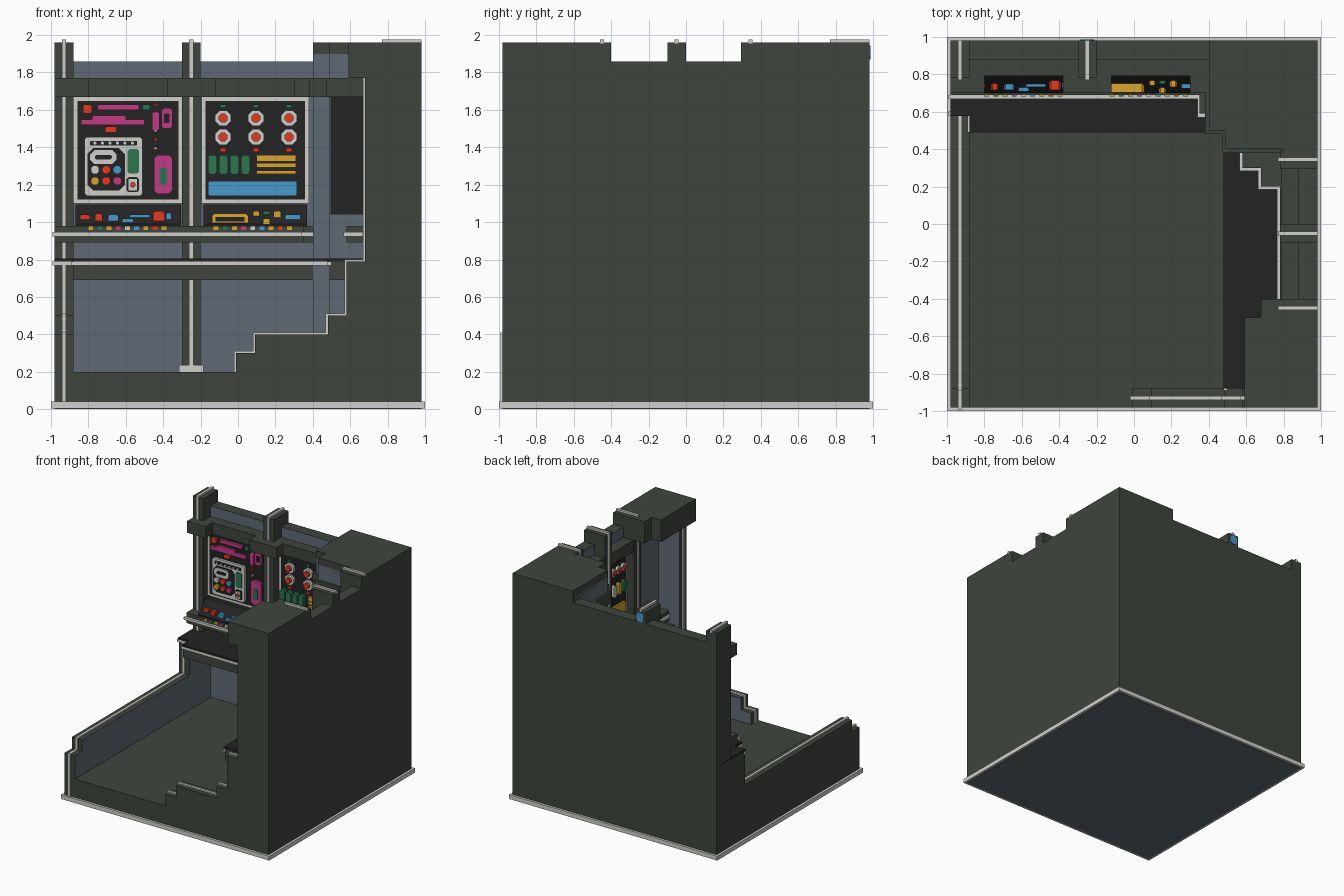
import bpy, bmesh
from mathutils import Vector

cube = bpy.data.objects.get("Cube")
if cube:
    bpy.data.objects.remove(cube, do_unlink=True)


def material(name, hexcode):
    srgb = [int(hexcode[i:i + 2], 16) / 255 for i in (0, 2, 4)]
    col = [c / 12.92 if c < 0.04 else ((c + 0.055) / 1.055) ** 2.4 for c in srgb] + [1]
    m = bpy.data.materials.new(name)
    m.use_nodes = True
    m.diffuse_color = col
    m.node_tree.nodes["Principled BSDF"].inputs["Base Color"].default_value = col
    return m


M = {n: material(n, h) for n, h in dict(
    olive="3e453d", slate="5e6a74", white="d0d0cb", dark="232323", pink="c23c85",
    red="e23a22", green="2c7550", blue="4a9acb", yellow="d8a532").items()}


def prism_into(bm, pts, axis, lo, hi):
    """Extrude a flat outline along one axis."""
    def place(p, d):
        return {"x": (d, p[0], p[1]), "y": (p[0], d, p[1]), "z": (p[0], p[1], d)}[axis]
    a = [bm.verts.new(place(p, lo)) for p in pts]
    b = [bm.verts.new(place(p, hi)) for p in pts]
    n = len(pts)
    faces = [bm.faces.new(a), bm.faces.new(b)]
    faces += [bm.faces.new((a[i], a[(i + 1) % n], b[(i + 1) % n], b[i])) for i in range(n)]
    bmesh.ops.recalc_face_normals(bm, faces=faces)


def finish(name, bm, mat):
    mesh = bpy.data.meshes.new(name)
    bm.to_mesh(mesh)
    bm.free()
    mesh.materials.append(M[mat])
    obj = bpy.data.objects.new(name, mesh)
    bpy.context.collection.objects.link(obj)
    return obj


def prism(name, mat, pts, axis, lo, hi):
    bm = bmesh.new()
    prism_into(bm, pts, axis, lo, hi)
    return finish(name, bm, mat)


def rect(a0, a1, b0, b1):
    return [(a0, b0), (a1, b0), (a1, b1), (a0, b1)]


def box(name, mat, x0, x1, y0, y1, z0, z1):
    return prism(name, mat, rect(x0, x1, y0, y1), "z", z0, z1)


def trim(name, path, axis, mid, r=0.011):
    """White strip that follows a stepped path."""
    bm = bmesh.new()
    for (a, b), (c, d) in zip(path, path[1:]):
        prism_into(bm, rect(min(a, c) - r, max(a, c) + r, min(b, d) - r, max(b, d) + r),
                   axis, mid - r, mid + r)
    return finish(name, bm, "white")


def paint(obj, direction, mat):
    obj.data.materials.append(M[mat])
    for f in obj.data.polygons:
        if f.normal.dot(Vector(direction)) > 0.9:
            f.material_index = 1


# Base and outer shell
box("base_plate", "white", -1, 1, -1, 1, 0.003, 0.04)
box("base_underside", "slate", -.98, .98, -.98, .98, 0, 0.01)
box("floor", "olive", -.98, .98, -.98, .98, 0.03, 0.2)
paint(box("back_wall", "olive", -.98, .98, .88, .98, .04, 1.86), (0, -1, 0), "slate")
paint(box("side_wall", "olive", .88, .98, -.98, .98, .04, 1.86), (-1, 0, 0), "slate")

steps = [(-.01, .2), (-.01, .3), (.09, .3), (.09, .4), (.48, .4), (.48, .5), (.58, .5),
         (.58, .79), (.68, .79), (.68, 1.77)]
front = prism("front_wall", "olive", [(-.98, .04), (-.98, .2)] + steps
              + [(.98, 1.77), (.98, .04)], "y", -.98, -.88)
paint(front, (0, 1, 0), "slate")
trim("front_wall_trim", steps, "y", -.93)

low = [(-.98, .04), (-.98, .4), (-.88, .4), (-.88, .5), (.59, .5), (.59, .77)]
paint(prism("low_wall", "olive", low + [(.98, .77), (.98, .04)], "x", -.98, -.88),
      (1, 0, 0), "slate")
trim("low_wall_trim", low, "x", -.93)


# Corner pillar with its dark inset, collar and roof
def pillar(e, end=.95):
    return [(.4 - e, end), (.4 - e, .5 - e), (.49 - e, .5 - e), (.49 - e, .4 - e),
            (end, .4 - e), (end, end)]


prism("corner_pillar", "slate", pillar(0), "z", .1, 1.9)
prism("corner_collar", "olive", pillar(.02), "z", 1.67, 1.77)
box("corner_inset", "dark", .495, .85, .392, .42, 1.04, 1.67)
prism("corner_roof", "olive", pillar(0, .98)[:4]
      + [(.8, .4), (.8, .31), (.98, .31), (.98, .98)], "z", 1.86, 1.96)
prism("front_roof", "olive", [(.59, -.98), (.98, -.98), (.98, -.4), (.68, -.4),
                              (.68, -.5), (.59, -.5)], "z", 1.77, 1.96)


# Lower shelf running round two walls
def shelf(e):
    return [(-.98, .59 - e), (-.88, .59 - e), (-.88, .5 - e), (.49 - e, .5 - e),
            (.49 - e, -.88)]


prism("shelf", "olive", shelf(0) + [(.95, -.88), (.95, .95), (-.98, .95)], "z", .69, .79)
prism("shelf_top", "dark", shelf(.012) + [(.95, -.88), (.95, .95), (-.98, .95)],
      "z", .79, .806)
trim("shelf_trim", shelf(0), "z", .778)

# Upper deck with stepped corner
deck_back = [(-.98, .69), (.35, .69), (.35, .59), (.4, .59)]
deck_side = [(.58, .4), (.58, .3), (.68, .3), (.68, .2), (.78, .2), (.78, -.88)]
prism("deck", "olive", deck_back + [(.58, .59)] + deck_side
      + [(.95, -.88), (.95, .95), (-.98, .95)], "z", .89, .98)
trim("deck_back_trim", [(x, y - .01) for x, y in deck_back], "z", .935)
trim("deck_side_trim", [(x - .005, y - .005) for x, y in deck_side], "z", .935)


# Helpers for parts fixed on the back wall (u = x) or the side wall (u = y)
def on_wall(name, mat, wall, u0, u1, z0, z1, near, far, cut=0.0):
    c = cut * min(u1 - u0, z1 - z0)
    pts = rect(u0, u1, z0, z1)
    if c:
        pts = [(u0 + c, z0), (u1 - c, z0), (u1, z0 + c), (u1, z1 - c),
               (u1 - c, z1), (u0 + c, z1), (u0, z1 - c), (u0, z0 + c)]
    return prism(name, mat, pts, "y" if wall == "back" else "x", near, far)


def knob(name, mat, wall, u, z, r, near=.8, far=.85):
    on_wall(name, mat, wall, u - r, u + r, z - r, z + r, near, far, .29)


# Posts, brackets and beams
for wall, u in (("back", -.93), ("back", -.25), ("side", -.05), ("side", -.45), ("side", .345)):
    on_wall(wall + "_post", "olive", wall, u - .05, u + .05, .1, 1.96, .78, .98)
    trim(wall + "_post_trim", [(.78, .2), (.78, 1.965), (.97, 1.965)],
         "x" if wall == "back" else "y", u)
    if u > -.9:
        on_wall(wall + "_post_foot", "white", wall, u - .065, u + .065, .19, .235, .765, .88)
on_wall("back_beam", "olive", "back", -.98, .42, 1.67, 1.77, .79, .9)
on_wall("side_beam", "olive", "side", -.5, .42, 1.67, 1.77, .785, .9)
for u0, u1 in ((-.98, -.8), (-.38, -.12), (.3, .42)):
    on_wall("beam_bracket", "olive", "back", u0, u1, 1.67, 1.77, .7, .8)
on_wall("post_end_cap", "blue", "back", -.285, -.215, 1.87, 1.945, .975, .987, .25)

# Framed panels and sloping consoles
for wall, u0, u1, lip in (("back", -.88, -.295, .7), ("back", -.195, .38, .7),
                          ("side", -.4, -.1, .785), ("side", 0, .3, .785)):
    on_wall("panel_frame", "white", wall, u0, u1, 1.1, 1.67, .84, .89)
    on_wall("panel_face", "dark", wall, u0 + .022, u1 - .022, 1.122, 1.648, .835, .85)
    prism("console", "dark", [(lip, .95), (lip, .99), (.8, 1.095), (.89, 1.095), (.89, .95)],
          "x" if wall == "back" else "y", u0 + .01, u1 - .01)

# Left panel controls
for mat, u0, u1, z0, z1 in (
        ("pink", -.75, -.53, 1.6, 1.63), ("pink", -.84, -.5, 1.52, 1.55),
        ("pink", -.78, -.6, 1.54, 1.57), ("red", -.83, -.78, 1.58, 1.63),
        ("green", -.51, -.47, 1.6, 1.63), ("red", -.71, -.65, 1.48, 1.51),
        ("pink", -.46, -.42, 1.49, 1.59), ("pink", -.41, -.35, 1.5, 1.61),
        ("pink", -.45, -.35, 1.15, 1.36), ("white", -.82, -.51, 1.14, 1.455)):
    on_wall("panel_block", mat, "back", u0, u1, z0, z1, .815, .85, .2 if mat != "white" else .04)
for mat, u0, u1, z0, z1 in (
        ("dark", -.79, -.54, 1.41, 1.435), ("dark", -.805, -.605, 1.17, 1.395),
        ("green", -.59, -.53, 1.26, 1.39), ("dark", -.595, -.53, 1.16, 1.24),
        ("green", -.42, -.38, 1.2, 1.29), ("dark", -.395, -.365, 1.53, 1.58)):
    on_wall("panel_inlay", mat, "back", u0, u1, z0, z1, .808, .82, .15)
on_wall("screen", "white", "back", -.79, -.65, 1.31, 1.385, .8, .82, .3)
on_wall("screen_slot", "dark", "back", -.765, -.675, 1.335, 1.36, .796, .81, .3)
on_wall("switch_plate", "white", "back", -.585, -.54, 1.17, 1.23, .8, .82)
knob("switch", "red", "back", -.562, 1.2, .014, .79)
for i, mat in enumerate(("white", "red", "blue", "yellow", "red", "pink")):
    knob("button", mat, "back", -.765 + .06 * (i % 3), 1.28 - .06 * (i // 3), .022, .79)
for i in range(6):
    knob("slot_light", "white", "back", -.765 + .04 * i, 1.422, .008, .8)
    knob("warning_light", ("red", "white")[i % 2], "back", -.44, 1.63 - .047 * i, .008, .815)

# Right panel controls
for u in (-.08, .096, .273):
    for z in (1.556, 1.455):
        knob("dial_ring", "white", "back", u, z, .042, .815)
        knob("dial", "red", "back", u, z, .024, .795)
    on_wall("dial_tab", "green", "back", u - .016, u + .016, 1.61, 1.63, .82, .85)
    on_wall("dial_tab", "red", "back", u - .016, u + .016, 1.375, 1.395, .82, .85)
for i in range(4):
    u = -.137 + .059 * i
    on_wall("lever", "green", "back", u - .024, u + .024, 1.255, 1.36, .8, .85, .25)
for z, h in ((1.342, .018), (1.304, .011), (1.267, .009)):
    on_wall("gauge_bar", "yellow", "back", .1, .31, z - h, z + h, .815, .85)
on_wall("display", "blue", "back", -.16, .315, 1.14, 1.22, .82, .85, .1)


# Console controls stand on the slope
def control(mat, u0, u1, z0, z1, wall="back", lip=.7):
    on_wall("console_control", mat, wall, u0, u1, z0, z1, lip + (z0 - .98) * .8, .85, .2)


for mat, u0, u1, z0, z1 in (
        ("red", -.845, -.79, 1.01, 1.04), ("red", -.765, -.725, 1, 1.045),
        ("blue", -.695, -.64, 1, 1.04), ("blue", -.62, -.56, .99, 1.02),
        ("blue", -.58, -.47, 1.02, 1.04), ("red", -.455, -.39, 1, 1.06),
        ("blue", -.385, -.355, 1.01, 1.05), ("yellow", -.14, .055, .985, 1.045),
        ("yellow", .08, .115, 1.03, 1.06), ("yellow", .135, .17, .98, 1.02),
        ("yellow", .19, .23, 1.02, 1.06), ("green", .135, .17, 1.04, 1.06),
        ("blue", .25, .335, 1.01, 1.04)):
    control(mat, u0, u1, z0, z1)
on_wall("console_slot", "dark", "back", -.12, .035, 1.003, 1.027, .698, .72)
row = ("yellow", "green", "yellow", "pink", "white", "blue", "yellow", "red", "yellow")
for start in (-.8, -.13):
    for i, mat in enumerate(row):
        u = start + .049 * i
        on_wall("console_key", mat, "back", u, u + .026, .957, .978, .683, .72)

# Side wall controls
for u in (-.4, 0):
    for i in range(3):
        k = u + .08 + .07 * i
        knob("side_dial_ring", "white", "side", k, 1.56, .032, .815)
        knob("side_dial", "red", "side", k, 1.56, .018, .8)
        on_wall("side_lever", ("green", "yellow", "white")[i], "side", k - .02, k + .02,
                1.35, 1.45, .805, .85, .25)
        control(("yellow", "white", "red")[i], k - .022, k + .022, 1, 1.05, "side", .79)
    on_wall("side_display", "yellow", "side", u + .05, u + .25, 1.17, 1.26, .82, .85, .1)
